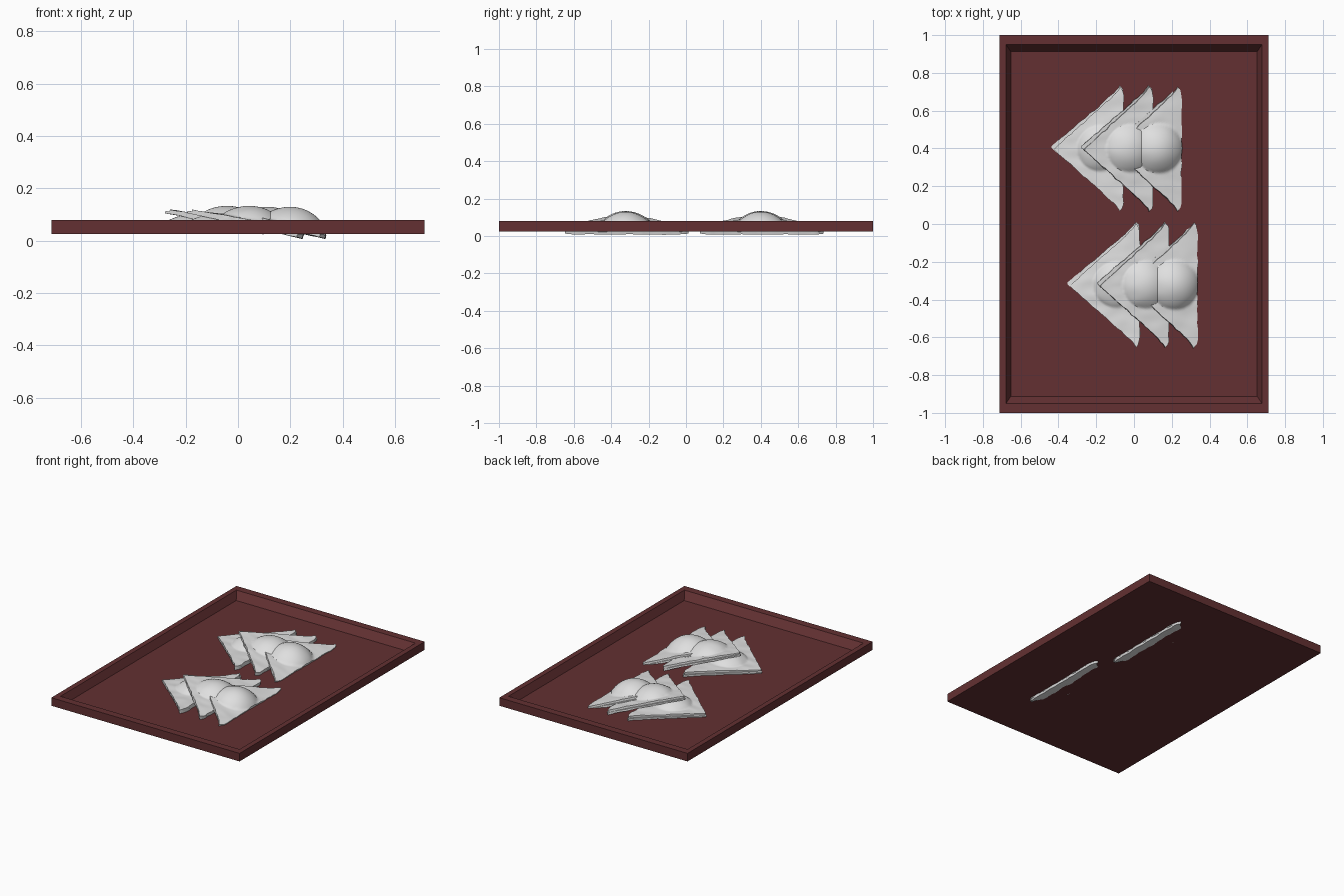
import bpy, bmesh, math
from mathutils import Vector, noise

cube = bpy.data.objects.get("Cube")
if cube:
    bpy.data.objects.remove(cube, do_unlink=True)


def material(name, rgb, roughness):
    m = bpy.data.materials.new(name)
    m.use_nodes = True
    m.diffuse_color = (*rgb, 1)
    shader = m.node_tree.nodes["Principled BSDF"]
    shader.inputs["Base Color"].default_value = (*rgb, 1)
    shader.inputs["Roughness"].default_value = roughness
    return m


wood = material("dark red wood", (0.125, 0.03, 0.032), 0.6)
dough = material("pale dough", (0.74, 0.74, 0.74), 0.7)


def finish(name, bm, mat):
    bmesh.ops.recalc_face_normals(bm, faces=bm.faces)
    mesh = bpy.data.meshes.new(name)
    bm.to_mesh(mesh)
    bm.free()
    mesh.materials.append(mat)
    ob = bpy.data.objects.new(name, mesh)
    bpy.context.collection.objects.link(ob)
    return ob


# Tray: rectangular rings from the underside, over the rim, down to the floor
def build_tray():
    bm = bmesh.new()
    rings = []
    for hx, hy, z in ((0.712, 1, 0.025), (0.712, 1, 0.08),
                      (0.677, 0.95, 0.08), (0.652, 0.912, 0.03)):
        rings.append([bm.verts.new((sx * hx, sy * hy, z))
                      for sx, sy in ((-1, -1), (1, -1), (1, 1), (-1, 1))])
    for low, high in zip(rings, rings[1:]):
        for i in range(4):
            j = (i + 1) % 4
            bm.faces.new((low[i], low[j], high[j], high[i]))
    bm.faces.new(rings[0])
    bm.faces.new(rings[-1])
    return finish("tray", bm, wood)


LENGTH, HALF_WIDTH = 0.38, 0.33
ROWS, COLS = 40, 44


def ripple(x, y, scale, seed):
    return noise.noise(Vector((x * scale, y * scale, seed)))


def sheet_thickness(u):
    return 0.008 + 0.006 * u


# One wrapper layer: a closed triangular slab, tip towards -x, fold at x = 0
def add_layer(bm, low, high, shift, seed):
    grids = []
    for height in (low, high):
        grid = []
        for r in range(ROWS + 1):
            u = 0.015 + 0.985 * r / ROWS
            row = []
            for c in range(COLS + 1):
                v = 2 * c / COLS - 1
                x = LENGTH * (u - 1) + shift[0] * (1 - u)
                y = HALF_WIDTH * u * v + shift[1] * (1 - u * 0.5)
                # ragged edges and softened corners
                y += 0.008 * v ** 8 * ripple(u, v, 14, seed) * min(1, u * 4)
                x += 0.006 * u ** 8 * ripple(v, u, 7, seed) - 0.02 * u ** 12 * v ** 24
                row.append(bm.verts.new((x, y, height(x, y, u))))
            grid.append(row)
        grids.append(grid)
    for g in grids:
        for r in range(ROWS):
            for c in range(COLS):
                bm.faces.new((g[r][c], g[r][c + 1], g[r + 1][c + 1], g[r + 1][c]))
    # close the border between the two surfaces
    a, b = grids
    rims = [g[0] + [row[-1] for row in g[1:]] + g[-1][-2::-1]
            + [row[0] for row in g[-2:0:-1]] for g in (a, b)]
    count = len(rims[0])
    for i in range(count):
        j = (i + 1) % count
        bm.faces.new((rims[0][i], rims[0][j], rims[1][j], rims[1][i]))


def build_dumpling(name, seed, dome_height, dome_radius):
    bm = bmesh.new()

    def bottom(x, y, u):
        return 0.003 * ripple(x, y, 14, seed)

    def middle(x, y, u):
        return sheet_thickness(u) + 0.002 * ripple(x, y, 16, seed + 3)

    def seam(x, y, u):
        return sheet_thickness(u) - 0.001 + 0.002 * ripple(x, y, 16, seed + 3)

    def top(x, y, u):
        r2 = ((x + 0.125) ** 2 + y ** 2) / dome_radius ** 2
        dome = dome_height * max(0, 1 - r2) ** 0.85
        swell = 0.006 * math.exp(-r2 * 0.6)
        creases = 0.0035 * ripple(x * 0.6, y, 18, seed + 5) * min(1, r2)
        return 2 * sheet_thickness(u) + dome + swell + creases

    add_layer(bm, bottom, middle, (-0.008, 0.008), seed)
    add_layer(bm, seam, top, (0.008, -0.006), seed + 9)
    ob = finish(name, bm, dough)
    bpy.context.view_layer.objects.active = ob
    ob.select_set(True)
    bpy.ops.object.shade_smooth_by_angle(angle=math.radians(40))
    ob.select_set(False)
    return ob


build_tray()

# Three overlapping dumplings per pile: fold offset, height, slope, filling height, filling radius
STACK = (("lower", -0.30, 0.029, 0.0, 0.042, 0.12),
         ("middle", -0.15, 0.026, 0.215, 0.05, 0.125),
         ("upper", 0.0, 0.008, 0.24, 0.062, 0.13))
for p, (pile, fold_x, y) in enumerate((("back", 0.245, 0.4), ("front", 0.33, -0.322))):
    for k, (level, dx, z, slope, height, radius) in enumerate(STACK):
        ob = build_dumpling(f"{pile}_{level}_dumpling", 2.3 + 4.7 * k + 1.9 * p, height, radius)
        ob.location = (fold_x + dx, y, z)
        ob.rotation_euler.y = math.atan(slope)
